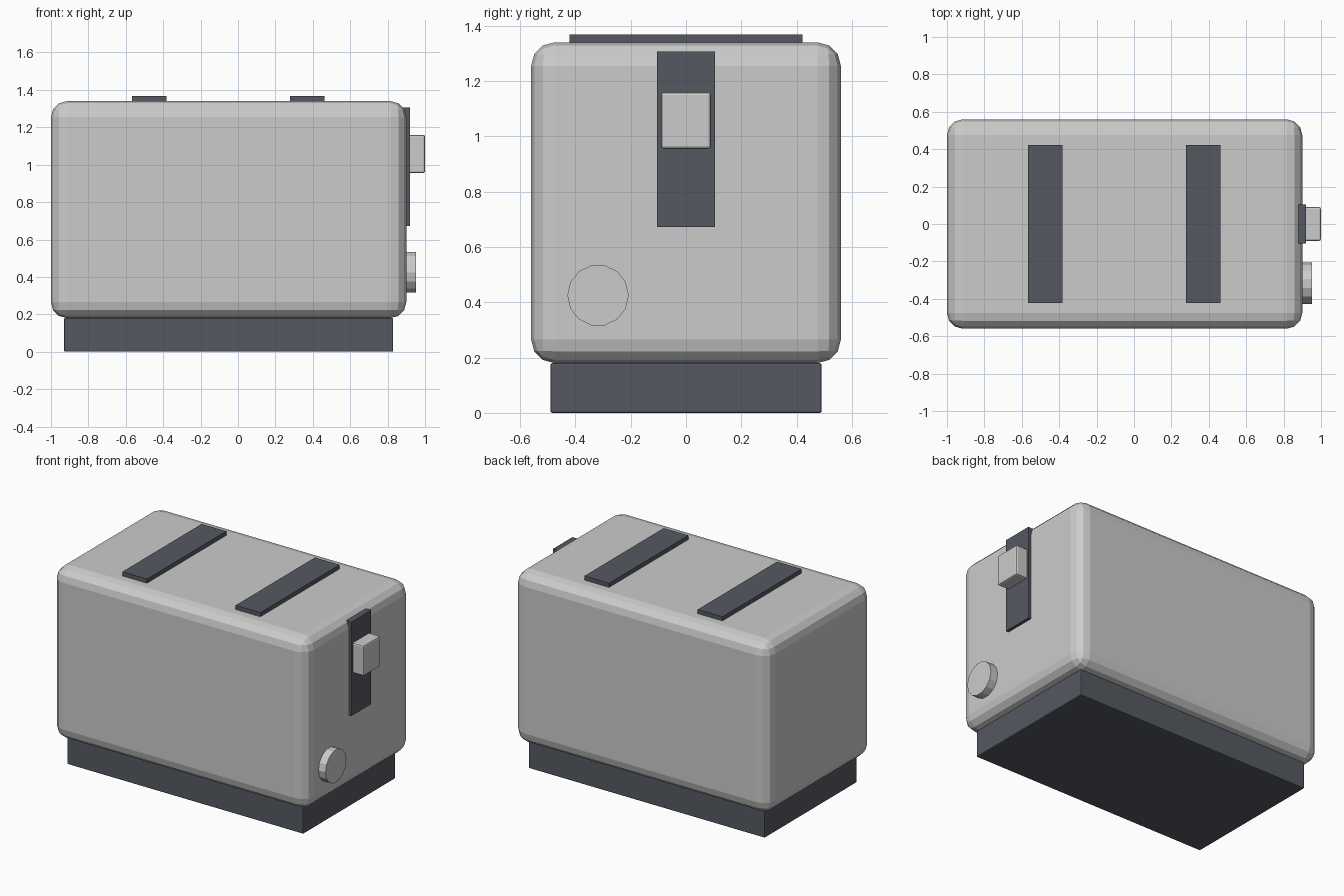
import bpy
from math import pi

if "Cube" in bpy.data.objects:
    bpy.data.objects.remove(bpy.data.objects["Cube"])

dark = bpy.data.materials.new("dark_plastic")
dark.diffuse_color = (0.09, 0.1, 0.12, 1)
dark.use_nodes = True
dark.node_tree.nodes["Principled BSDF"].inputs["Base Color"].default_value = dark.diffuse_color


def box(name, x, y, z, bevel=0, segments=1, material=None):
    """Box from (min, max) ranges, with optional rounded edges."""
    ranges = (x, y, z)
    bpy.ops.mesh.primitive_cube_add(size=1, location=[(a + b) / 2 for a, b in ranges])
    ob = bpy.context.object
    ob.name = name
    ob.scale = [b - a for a, b in ranges]
    bpy.ops.object.transform_apply(location=False, rotation=False, scale=True)
    if bevel:
        mod = ob.modifiers.new("rounded_edges", "BEVEL")
        mod.width = bevel
        mod.segments = segments
    if material:
        ob.data.materials.append(material)
    return ob


# Rounded housing on a dark plinth
box("body", (-1, 0.9), (-0.56, 0.56), (0.18, 1.34), 0.085, 3)
box("base", (-0.93, 0.83), (-0.49, 0.49), (0, 0.18), 0.006, 2, dark)

# Bread slots
for i, cx in enumerate((-0.475, 0.37)):
    box(f"bread_slot_{i + 1}", (cx - 0.092, cx + 0.092), (-0.422, 0.422),
        (1.31, 1.368), material=dark)

# Lever track and lever on the right end
box("lever_track", (0.88, 0.92), (-0.105, 0.105), (0.673, 1.306), material=dark)
box("lever", (0.9, 1.0), (-0.09, 0.09), (0.955, 1.16), 0.01, 2)

# Browning dial
bpy.ops.mesh.primitive_cylinder_add(vertices=14, radius=0.111, depth=0.09,
                                    location=(0.908, -0.318, 0.425),
                                    rotation=(0, pi / 2, 0))
bpy.context.object.name = "browning_dial"
